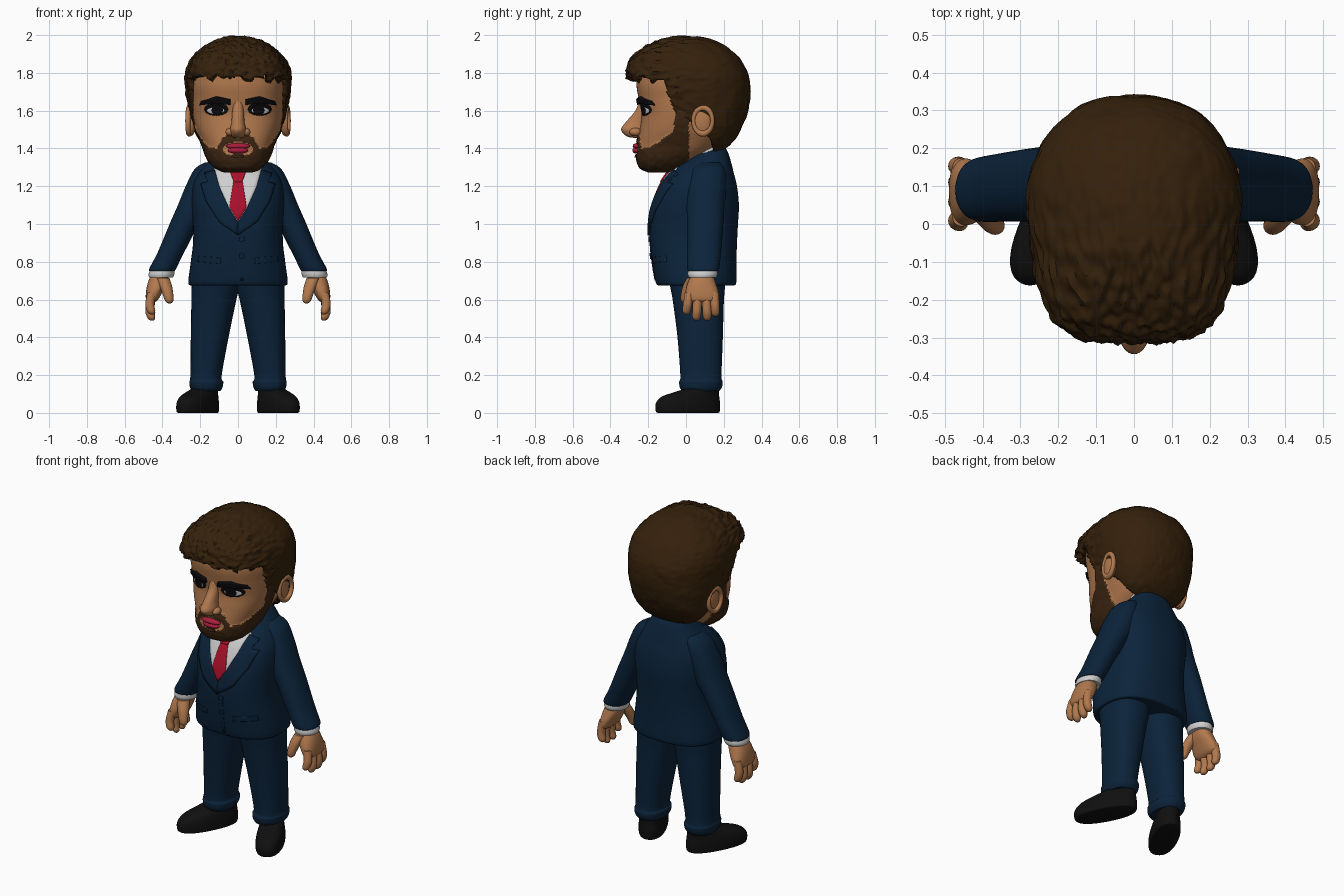
import bpy, bmesh, math
from mathutils import Vector, noise
from mathutils.bvhtree import BVHTree

if "Cube" in bpy.data.objects:
    bpy.data.objects.remove(bpy.data.objects["Cube"])

made = []


def material(name, r, g, b):
    m = bpy.data.materials.new(name)
    m.use_nodes = True
    m.diffuse_color = (r, g, b, 1)
    bsdf = m.node_tree.nodes["Principled BSDF"]
    bsdf.inputs["Base Color"].default_value = (r, g, b, 1)
    bsdf.inputs["Roughness"].default_value = 0.8
    return m


SKIN = material("skin", 0.44, 0.19, 0.076)
HAIR = material("hair_brown", 0.035, 0.015, 0.0035)
BEARD = material("beard_brown", 0.045, 0.019, 0.006)
NAVY = material("suit_navy", 0.0035, 0.017, 0.043)
WHITE = material("shirt_white", 0.62, 0.62, 0.62)
RED = material("tie_red", 0.4, 0.005, 0.024)
LIP = material("lip_pink", 0.4, 0.013, 0.045)
SHOE = material("shoe_black", 0.005, 0.005, 0.005)
BLACK = material("brow_black", 0.003, 0.003, 0.004)


def finish(name, bm, *mats):
    me = bpy.data.meshes.new(name)
    bm.to_mesh(me)
    bm.free()
    for m in mats:
        me.materials.append(m)
    ob = bpy.data.objects.new(name, me)
    bpy.context.collection.objects.link(ob)
    made.append(ob)
    return ob


def smooth_rings(rings, steps):
    """Catmull-Rom interpolation between cross-sections."""
    out = []
    last = len(rings) - 1
    for i in range(last):
        p, q = rings[max(i - 1, 0)], rings[i]
        r, s = rings[i + 1], rings[min(i + 2, last)]
        for k in range(steps):
            t = k / steps
            out.append([b + 0.5 * t * (c - a + t * (2*a - 5*b + 4*c - d + t * (3*(b - c) + d - a)))
                        for a, b, c, d in zip(p, q, r, s)])
    return out + [list(rings[last])]


def loft_mesh(rings, side=1, seg=40, steps=5, n=2.0, front_n=None):
    """Rings are (z, centre x, front y, back y, half width)."""
    bm = bmesh.new()
    loops = []
    for z, cx, yf, yb, rx in smooth_rings(rings, steps):
        loop = []
        for k in range(seg):
            a = 2 * math.pi * k / seg
            c, s = math.cos(a), math.sin(a)
            e = front_n if front_n and s < 0 else n
            r = (abs(c) ** e + abs(s) ** e) ** (-1 / e)
            loop.append(bm.verts.new((side * (cx + rx * r * c), (yf + yb) / 2 + (yb - yf) / 2 * r * s, z)))
        loops.append(loop)
    for a, b in zip(loops, loops[1:]):
        for k in range(seg):
            j = (k + 1) % seg
            bm.faces.new((a[k], a[j], b[j], b[k]))
    bm.faces.new(loops[0])
    bm.faces.new(loops[-1])
    bmesh.ops.recalc_face_normals(bm, faces=bm.faces)
    bm.normal_update()
    return bm


def loft(name, mat, rings, **kw):
    return finish(name, loft_mesh(rings, **kw), mat)


def ball(name, mat, loc, size):
    bm = bmesh.new()
    bmesh.ops.create_uvsphere(bm, u_segments=24, v_segments=14, radius=1)
    bmesh.ops.scale(bm, vec=size, verts=bm.verts)
    bmesh.ops.translate(bm, vec=loc, verts=bm.verts)
    return finish(name, bm, mat)


def surface(ob):
    return BVHTree.FromPolygons([v.co for v in ob.data.vertices], [p.vertices[:] for p in ob.data.polygons])


def plate(name, mat, outline, tree, lift, side=1):
    """Plate laid on the front of a surface, outline given as (x, z)."""
    pts = [Vector(p) for p in outline]
    pts = [p.lerp(pts[(i + 1) % len(pts)], t / 4) for i, p in enumerate(pts) for t in range(4)]
    mid = sum(pts, Vector((0, 0))) / len(pts)

    def drop(p):
        hit = tree.ray_cast(Vector((side * p.x, -2, p.y)), Vector((0, 1, 0)))[0]
        hit = hit or tree.find_nearest(Vector((side * p.x, -0.2, p.y)))[0]
        return (side * p.x, hit.y - lift, p.y)

    bm = bmesh.new()
    loops = [[bm.verts.new(drop(mid.lerp(p, f))) for p in pts] for f in (1, 0.8, 0.6, 0.4, 0.2)]
    hub = bm.verts.new(drop(mid))
    m = len(pts)
    for a, b in zip(loops, loops[1:]):
        for k in range(m):
            bm.faces.new((a[k], a[(k + 1) % m], b[(k + 1) % m], b[k]))
    for k in range(m):
        bm.faces.new((loops[-1][k], loops[-1][(k + 1) % m], hub))
    bm.normal_update()
    if sum(f.normal.y * f.calc_area() for f in bm.faces) > 0:
        bmesh.ops.reverse_faces(bm, faces=bm.faces)
    ob = finish(name, bm, mat)
    mod = ob.modifiers.new("thickness", "SOLIDIFY")
    mod.thickness = lift + 0.002
    mod.offset = -1


def oval(cx, cz, rx, rz):
    return [(cx + rx * math.cos(k * math.pi / 6), cz + rz * math.sin(k * math.pi / 6)) for k in range(12)]


def mirrored(half):
    return half + [(-x, z) for x, z in reversed(half) if x > 0]


def interp(table, v):
    for (a, fa), (b, fb) in zip(table, table[1:]):
        if v <= b:
            return fa + (fb - fa) * max(0, v - a) / (b - a)
    return table[-1][1]


# Head with beard region
def is_beard(p):
    x = abs(p.x)
    if p.y > 0.015 or (x / 0.08) ** 2 + ((p.z - 1.397) / 0.036) ** 2 < 1:
        return False
    if p.y < -0.15:
        top = interp([(0, 1.45), (0.05, 1.475), (0.08, 1.455), (0.11, 1.4), (0.15, 1.405), (0.19, 1.45)], x)
    else:
        top = interp([(-0.15, 1.43), (-0.07, 1.49), (-0.05, 1.6)], p.y)
    return p.z < top


bm = loft_mesh([(1.28, 0, -0.2, -0.04, 0.075), (1.3, 0, -0.24, 0.0, 0.12), (1.35, 0, -0.258, 0.08, 0.163),
                (1.42, 0, -0.258, 0.19, 0.188), (1.5, 0, -0.245, 0.25, 0.222), (1.58, 0, -0.235, 0.29, 0.241),
                (1.66, 0, -0.25, 0.305, 0.245), (1.75, 0, -0.262, 0.3, 0.247), (1.85, 0, -0.24, 0.26, 0.22),
                (1.93, 0, -0.14, 0.17, 0.14)], seg=160, steps=10, n=2.2, front_n=2.5)
for f in bm.faces:
    f.material_index = int(is_beard(f.calc_center_median()))
for v in bm.verts:
    if is_beard(v.co):
        v.co += v.normal * (0.006 + 0.003 * noise.noise(v.co * 40))
head = finish("head", bm, SKIN, BEARD)
face = surface(head)

# Hair shell with a tousled, tapering front, opened around the face
bm = loft_mesh([(1.38, 0, 0.04, 0.18, 0.11), (1.42, 0, 0, 0.235, 0.185), (1.5, 0, -0.06, 0.29, 0.235),
                (1.6, 0, -0.17, 0.328, 0.262), (1.7, 0, -0.28, 0.341, 0.28), (1.78, 0, -0.312, 0.333, 0.287),
                (1.85, 0, -0.302, 0.302, 0.27), (1.9, 0, -0.265, 0.263, 0.235), (1.95, 0, -0.19, 0.195, 0.168),
                (1.98, 0, -0.11, 0.125, 0.105), (1.993, 0, -0.04, 0.06, 0.04)],
               seg=180, steps=9, n=2.3, front_n=3.8)
EDGE = [(1.38, 0.15), (1.45, 0.13), (1.5, 0.08), (1.55, 0.01), (1.6, -0.06), (1.7, -0.1), (1.8, -0.12)]
cut = []
for f in bm.faces:
    c = f.calc_center_median()
    hem = 1.78 + 0.012 * noise.noise(c * 30) - 0.1 * max(0, c.y + 0.25) * (c.y < -0.1)
    if c.z < hem and c.y < interp(EDGE, c.z):
        cut.append(f)
bmesh.ops.delete(bm, geom=cut, context="FACES")
for v in bm.verts:
    rough = min(1, max(0, 0.1 - v.co.y) * 4)
    x, y, z = v.co
    tuft = noise.noise(Vector((x * 45, y * 22, z * 55)))
    wave = noise.noise(v.co * 14)
    v.co += v.normal * (0.004 * wave + (0.003 + 0.012 * rough) * tuft)
    v.co.x *= 1 - 0.4 * max(0, 0.08 - y)
hair = finish("hair", bm, HAIR)
shell = hair.modifiers.new("thickness", "SOLIDIFY")
shell.thickness = 0.045
shell.offset = -1

# Nose and mouth
loft("nose", SKIN, [(1.455, 0, -0.27, -0.2, 0.02), (1.465, 0, -0.315, -0.2, 0.035), (1.5, 0, -0.344, -0.2, 0.043),
                    (1.54, 0, -0.318, -0.2, 0.035), (1.6, 0, -0.268, -0.2, 0.03), (1.66, 0, -0.245, -0.2, 0.025)])
ball("upper_lip", LIP, (0, -0.26, 1.412), (0.064, 0.022, 0.016))
ball("lower_lip", LIP, (0, -0.26, 1.39), (0.054, 0.024, 0.018))
plate("chin_tuft", BEARD, oval(0, 1.362, 0.035, 0.009), face, 0.007)

# Neck and shirt collar
loft("neck", SKIN, [(1.26, 0, -0.05, 0.17, 0.1), (1.46, 0, -0.03, 0.18, 0.11)])
loft("shirt_collar", WHITE, [(1.32, 0, -0.05, 0.19, 0.12), (1.37, 0, 0.005, 0.2, 0.118), (1.41, 0, 0.05, 0.2, 0.11)])

# Jacket body
jacket = loft("jacket", NAVY, [
    (0.675, 0, -0.14, 0.25, 0.245), (0.69, 0, -0.16, 0.266, 0.263), (0.8, 0, -0.18, 0.267, 0.25),
    (0.9, 0, -0.19, 0.27, 0.238), (1.0, 0, -0.19, 0.275, 0.238), (1.1, 0, -0.175, 0.28, 0.245),
    (1.2, 0, -0.137, 0.27, 0.24), (1.27, 0, -0.093, 0.253, 0.21), (1.33, 0, -0.03, 0.238, 0.16),
    (1.38, 0, 0.04, 0.222, 0.118), (1.4, 0, 0.07, 0.21, 0.1)], seg=80, n=2.5)
chest = surface(jacket)

# Shirt front, tie and jacket details
plate("shirt_front", WHITE, mirrored([(0, 1.0), (0.05, 1.08), (0.1, 1.19), (0.13, 1.29), (0.07, 1.33)]), chest, 0.004)
plate("tie_blade", RED, mirrored([(0, 1.015), (0.046, 1.09), (0.022, 1.24)]), chest, 0.009)
plate("tie_knot", RED, mirrored([(0.022, 1.225), (0.04, 1.275), (0.03, 1.285)]), chest, 0.014)
plate("jacket_edge", NAVY, [(0.01, 0.7), (0.01, 0.97), (0.03, 0.97), (0.03, 0.7)], chest, 0.003)
for z in (0.92, 0.83):
    plate("jacket_button", NAVY, oval(0.02, z, 0.015, 0.015), chest, 0.008)

for side, tag in ((1, "left"), (-1, "right")):
    plate(tag + "_lapel", NAVY, [(0.0, 0.94), (0.0, 1.01), (0.05, 1.09), (0.1, 1.2), (0.125, 1.29), (0.18, 1.27),
                                 (0.16, 1.225), (0.2, 1.215), (0.17, 1.12), (0.1, 1.01)], chest, 0.013, side)
    plate(tag + "_pocket_flap", NAVY, [(0.09, 0.79), (0.09, 0.82), (0.21, 0.83), (0.215, 0.8)], chest, 0.005, side)

    # Eyes, brows and ears
    plate(tag + "_eye_lashes", BLACK, oval(0.115, 1.607, 0.064, 0.034), face, 0.003, side)
    plate(tag + "_eye_white", WHITE, oval(0.118, 1.6, 0.048, 0.018), face, 0.005, side)
    plate(tag + "_iris", BLACK, oval(0.11, 1.603, 0.03, 0.027), face, 0.008, side)
    plate(tag + "_brow", BLACK, [(0.04, 1.63), (0.042, 1.658), (0.12, 1.674), (0.195, 1.65), (0.205, 1.628),
                                 (0.12, 1.638)], face, 0.016, side)
    ball(tag + "_nostril", SKIN, (side * 0.042, -0.268, 1.487), (0.024, 0.032, 0.022))
    ball(tag + "_ear", SKIN, (side * 0.245, 0.085, 1.545), (0.02, 0.052, 0.078))
    bpy.ops.mesh.primitive_torus_add(major_radius=0.06, minor_radius=0.014, major_segments=32, minor_segments=10,
                                     location=(side * 0.258, 0.09, 1.547), rotation=(0.15, math.pi / 2, 0))
    rim = bpy.context.object
    rim.name = tag + "_ear_rim"
    rim.scale = (1.15, 0.85, 1)
    rim.data.materials.append(SKIN)
    made.append(rim)

    # Sleeve and cuff
    loft(tag + "_sleeve", NAVY, [
        (1.325, 0.135, 0.07, 0.18, 0.04), (1.29, 0.16, 0.03, 0.205, 0.07), (1.2, 0.187, 0.005, 0.213, 0.09),
        (1.1, 0.228, 0.003, 0.205, 0.09), (1.0, 0.284, 0.006, 0.197, 0.078), (0.85, 0.355, 0.006, 0.185, 0.07),
        (0.765, 0.398, 0.006, 0.176, 0.071), (0.75, 0.402, 0.014, 0.166, 0.065)], side=side, n=2.2)
    loft(tag + "_cuff", WHITE, [(0.77, 0.398, 0.012, 0.166, 0.062), (0.735, 0.405, 0.009, 0.167, 0.068),
                                (0.718, 0.407, 0.014, 0.16, 0.064)], side=side)

    # Hand
    loft(tag + "_palm", SKIN, [(0.74, 0.41, 0.035, 0.14, 0.046), (0.69, 0.425, 0.01, 0.157, 0.052),
                               (0.64, 0.443, -0.003, 0.172, 0.044), (0.6, 0.455, 0.002, 0.17, 0.032),
                               (0.585, 0.457, 0.03, 0.14, 0.015)], side=side, n=2.4)
    for y, dy, tip in ((0.018, -0.015, 0.52), (0.063, -0.008, 0.488), (0.108, 0.004, 0.488), (0.15, 0.005, 0.51)):
        loft(tag + "_finger", SKIN, [(z, cx, y + k * dy - r, y + k * dy + r, r) for z, cx, k, r in (
            (0.64, 0.455, 0, 0.024), (tip + 0.06, 0.467, 0.6, 0.024), (tip + 0.02, 0.46, 1, 0.022),
            (tip + 0.004, 0.456, 1, 0.013), (tip, 0.455, 1, 0.004))], side=side, seg=16)
    loft(tag + "_thumb", SKIN, [(0.715, 0.4, 0.005, 0.08, 0.036), (0.67, 0.382, -0.017, 0.05, 0.033),
                                (0.62, 0.369, -0.028, 0.024, 0.027), (0.592, 0.364, -0.026, 0.014, 0.021),
                                (0.58, 0.362, -0.015, 0.002, 0.008)], side=side, seg=20)

    # Trouser leg and shoe
    loft(tag + "_trouser_leg", NAVY, [
        (0.115, 0.168, -0.02, 0.175, 0.075), (0.135, 0.168, -0.033, 0.19, 0.086), (0.165, 0.168, -0.036, 0.194, 0.09),
        (0.2, 0.169, -0.03, 0.188, 0.083), (0.4, 0.15, -0.045, 0.195, 0.1), (0.58, 0.13, -0.068, 0.2, 0.117),
        (0.65, 0.123, -0.08, 0.205, 0.124), (0.74, 0.123, -0.1, 0.21, 0.12)], side=side, n=2.3)
    shoe = loft(tag + "_shoe", SHOE, [
        (0, 0, -0.255, 0.09, 0.07), (0.008, 0, -0.268, 0.098, 0.077), (0.05, 0, -0.268, 0.1, 0.077),
        (0.085, 0, -0.235, 0.096, 0.071), (0.108, 0, -0.165, 0.094, 0.065), (0.13, 0, -0.09, 0.09, 0.06),
        (0.15, 0, -0.07, 0.085, 0.055)], n=2.3)
    shoe.location = (side * 0.175, 0.085, 0)
    shoe.rotation_euler.z = side * 0.47

# Smooth shading with sharp rims
bpy.ops.object.select_all(action="DESELECT")
for ob in made:
    ob.select_set(True)
bpy.context.view_layer.objects.active = head
bpy.ops.object.shade_smooth_by_angle(angle=math.radians(50))
